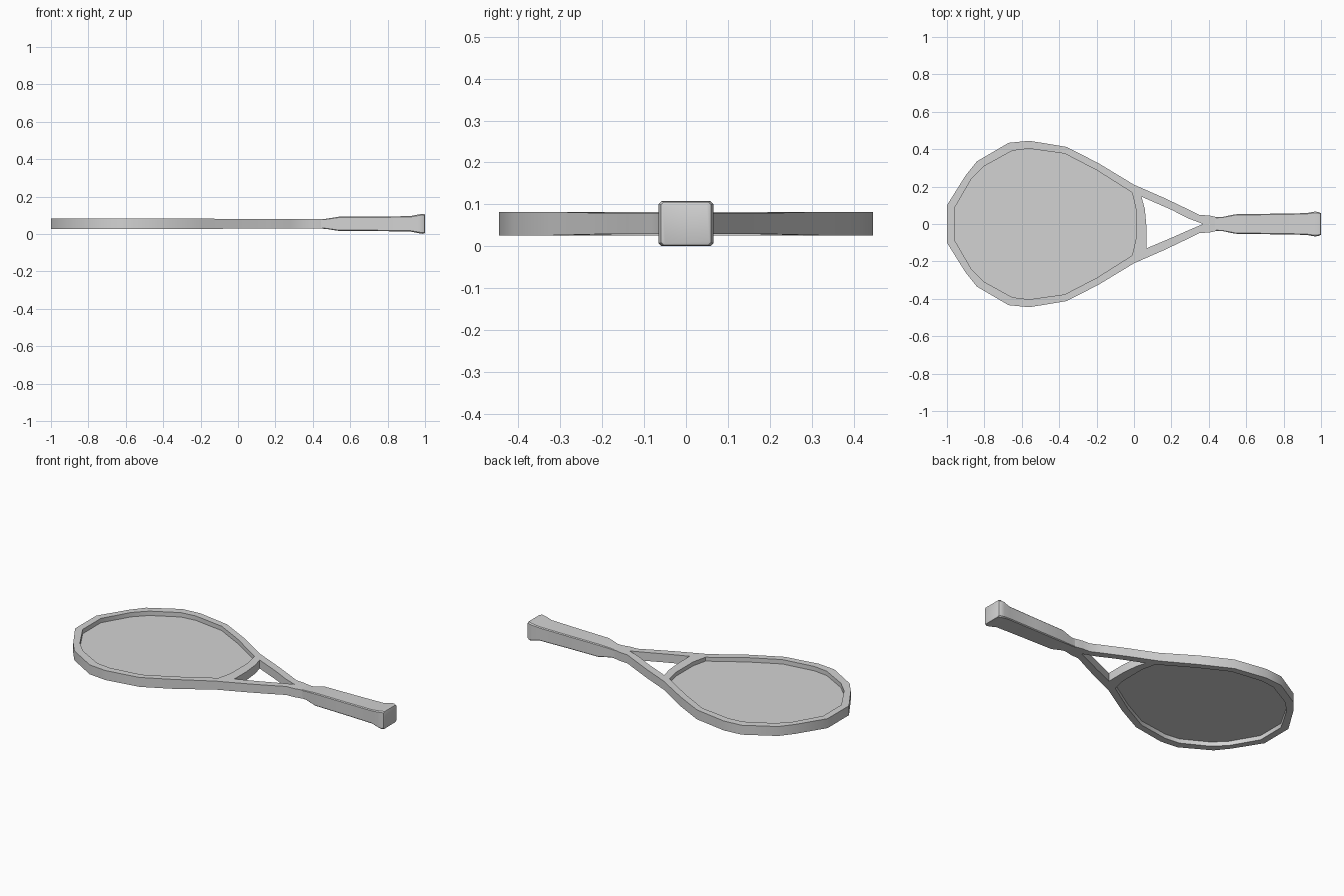
import bpy
import bmesh

if "Cube" in bpy.data.objects:
    bpy.data.objects.remove(bpy.data.objects["Cube"], do_unlink=True)

MID = 0.0545  # height of the flat middle plane


def make_material(name, value):
    mat = bpy.data.materials.new(name)
    mat.use_nodes = True
    colour = (value, value, value, 1)
    mat.diffuse_color = colour
    mat.node_tree.nodes["Principled BSDF"].inputs["Base Color"].default_value = colour
    return mat


grey = make_material("light grey", 0.65)


def mirrored(half):
    """Close a half outline by reflecting it across the long axis."""
    return half + [(x, -y) for x, y in reversed(half) if y > 0]


def plate(name, loops, half_height):
    """Extrude a flat outline, with any further loops cut as holes."""
    curve = bpy.data.curves.new(name, "CURVE")
    curve.dimensions = "2D"
    curve.fill_mode = "BOTH"
    curve.extrude = half_height
    for loop in loops:
        spline = curve.splines.new("POLY")
        spline.points.add(len(loop) - 1)
        for point, (x, y) in zip(spline.points, loop):
            point.co = (x, y, 0, 1)
        spline.use_cyclic_u = True
    temp = bpy.data.objects.new(name, curve)
    bpy.context.collection.objects.link(temp)
    graph = bpy.context.evaluated_depsgraph_get()
    mesh = bpy.data.meshes.new_from_object(temp.evaluated_get(graph))
    bpy.data.objects.remove(temp, do_unlink=True)
    bm = bmesh.new()
    bm.from_mesh(mesh)
    bmesh.ops.remove_doubles(bm, verts=bm.verts, dist=0.0005)
    return finish(name, bm, MID)


def finish(name, bm, z):
    bmesh.ops.recalc_face_normals(bm, faces=bm.faces)
    mesh = bpy.data.meshes.new(name)
    bm.to_mesh(mesh)
    bm.free()
    mesh.materials.clear()
    mesh.materials.append(grey)
    obj = bpy.data.objects.new(name, mesh)
    obj.location.z = z
    bpy.context.collection.objects.link(obj)
    bpy.ops.object.select_all(action="DESELECT")
    obj.select_set(True)
    bpy.context.view_layer.objects.active = obj
    bpy.ops.object.shade_smooth_by_angle(angle=0.6)
    return obj


# Frame: head and throat, with the string opening and throat opening
outer = mirrored([(-1, 0.1), (-0.9, 0.26), (-0.84, 0.335), (-0.67, 0.434),
                  (-0.56, 0.445), (-0.36, 0.412), (-0.19, 0.325), (0, 0.21),
                  (0.16, 0.14), (0.28, 0.083), (0.35, 0.048), (0.4, 0.046),
                  (0.46, 0.033)])
opening = mirrored([(-0.96, 0.085), (-0.87, 0.24), (-0.8, 0.31), (-0.65, 0.392),
                    (-0.56, 0.403), (-0.37, 0.376), (-0.2, 0.288), (-0.01, 0.168),
                    (0.01, 0.08)])
throat = [(0.04, 0.146), (0.2, 0.076), (0.29, 0.03), (0.37, 0), (0.29, -0.034),
          (0.2, -0.074), (0.067, -0.13), (0.067, -0.02), (0.058, 0.08)]
frame = plate("frame", [outer, opening, throat], 0.028)

# Throat is slightly thinner than the head
for vert in frame.data.vertices:
    if vert.co.x > -0.15:
        vert.co.z *= 0.9

# String bed: thin sheet tucked into the frame
plate("string_bed", [[(x * 1.005, y * 1.01) for x, y in opening]], 0.002)

# Handle: chamfered rectangular sections, flaring at the butt
sections = [(0.43, 0.036, 0.025), (0.47, 0.037, 0.027), (0.54, 0.052, 0.038),
            (0.74, 0.055, 0.039), (0.92, 0.058, 0.041), (0.965, 0.066, 0.05),
            (0.985, 0.065, 0.0535), (0.998, 0.059, 0.051), (1, 0.055, 0.047)]
bm = bmesh.new()
rings = []
for x, w, h in sections:
    c = 0.12 * h
    quarter = [(w, h - c), (w - c, h)]
    top = quarter + [(-y, z) for y, z in reversed(quarter)]
    ring = top + [(-y, -z) for y, z in top]
    rings.append([bm.verts.new((x, y, z)) for y, z in ring])
for a, b in zip(rings, rings[1:]):
    for i in range(len(a)):
        j = (i + 1) % len(a)
        bm.faces.new((a[i], a[j], b[j], b[i]))
bm.faces.new(rings[0])
bm.faces.new(rings[-1])
finish("handle", bm, MID)
